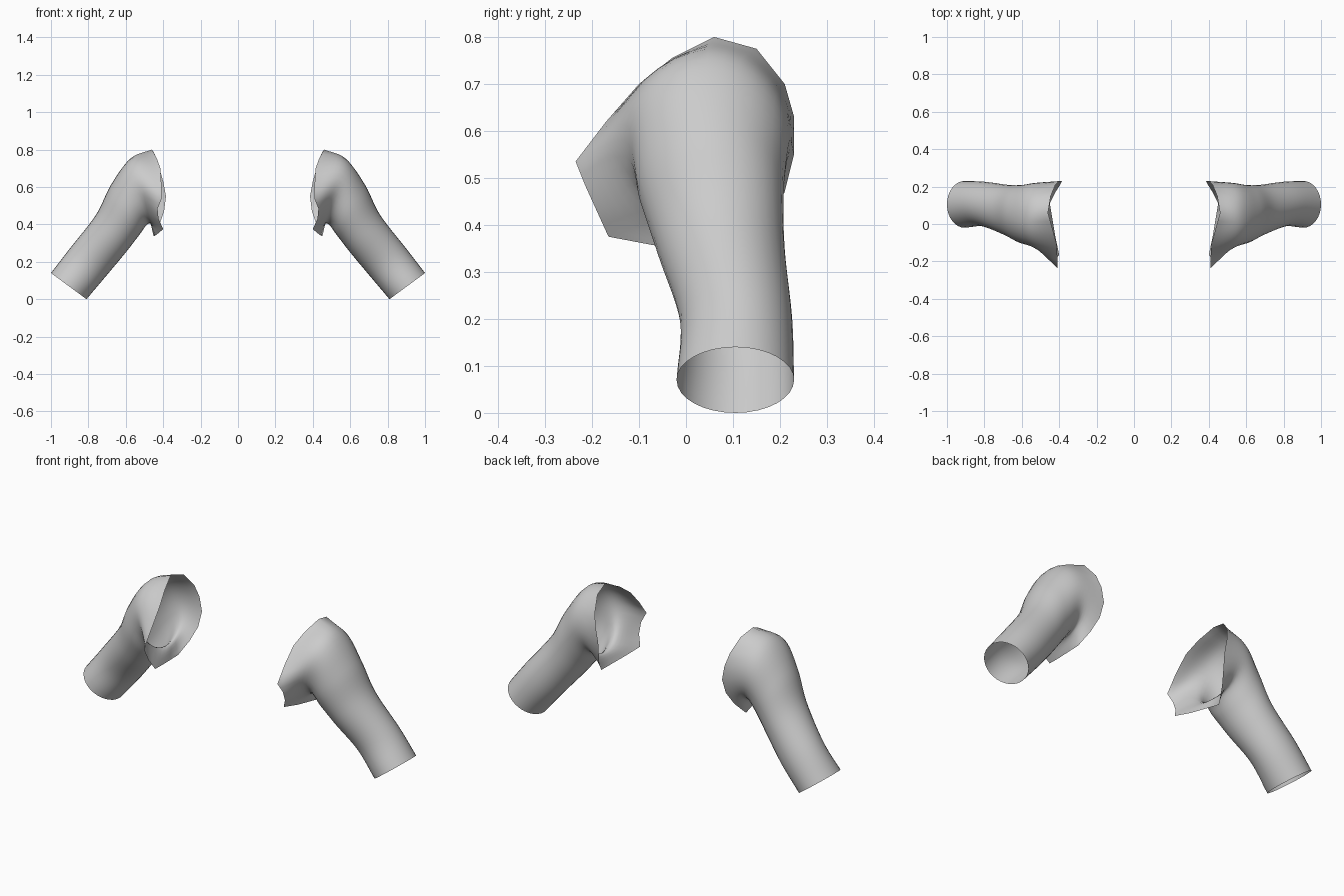
import bpy, bmesh, math
from mathutils import Vector

if "Cube" in bpy.data.objects:
    bpy.data.objects.remove(bpy.data.objects["Cube"])

SEG = 32      # points around the sleeve
STEPS = 6     # sub-rings between control rings

fabric = bpy.data.materials.new("light grey fabric")
fabric.diffuse_color = (0.6, 0.6, 0.6, 1)
fabric.use_nodes = True
fabric.node_tree.nodes["Principled BSDF"].inputs["Base Color"].default_value = fabric.diffuse_color


def oval(outer, inner, front, back):
    """Oval section from its outer and inner (x, z) points and its y range."""
    mid_y, ry = (front + back) / 2, (back - front) / 2
    a = Vector((outer[0], mid_y, outer[1]))
    b = Vector((inner[0], mid_y, inner[1]))
    c, r = (a + b) / 2, (a - b) / 2
    ring = []
    for i in range(SEG):
        t = math.tau * i / SEG
        ring.append(c + r * math.cos(t) + Vector((0, -ry * math.sin(t), 0)))
    return ring


def spline(p0, p1, p2, p3, t):
    return 0.5 * (2 * p1 + (p2 - p0) * t + (2 * p0 - 5 * p1 + 4 * p2 - p3) * t * t
                  + (3 * p1 - p0 - 3 * p2 + p3) * t ** 3)


# Armhole edge: over the top, down the front, under the arm, up the back
edge = [Vector(p) for p in (
    (.46, .06, .80), (.435, -.03, .755), (.415, -.10, .70), (.41, -.17, .62),
    (.41, -.235, .535), (.43, -.215, .485), (.425, -.19, .43), (.40, -.165, .375),
    (.42, -.07, .357), (.45, .11, .335), (.42, .17, .40), (.395, .21, .47),
    (.385, .23, .55), (.40, .23, .63), (.42, .21, .70), (.445, .15, .775))]
armhole = []
for i, p in enumerate(edge):
    armhole += [p, (p + edge[(i + 1) % len(edge)]) / 2]

# Sections from cuff to shoulder
rings = [
    oval((1.0, .14), (.81, 0), -.02, .23),
    oval((.90, .27), (.70, .13), -.013, .226),
    oval((.76, .45), (.60, .25), -.06, .21),
    oval((.68, .61), (.53, .34), -.10, .208),
    oval((.575, .752), (.475, .405), -.13, .22),
    armhole]

# Loft the sleeve through the sections
bm = bmesh.new()
last = len(rings) - 1
rows = []
for k in range(last):
    a, b = rings[k], rings[k + 1]
    pre = rings[k - 1] if k > 0 else [2 * p - q for p, q in zip(a, b)]
    post = rings[k + 2] if k + 2 <= last else [2 * q - p for p, q in zip(a, b)]
    for s in range(STEPS + (k == last - 1)):
        rows.append([bm.verts.new(spline(pre[j], a[j], b[j], post[j], s / STEPS))
                     for j in range(SEG)])
for r0, r1 in zip(rows, rows[1:]):
    for j in range(SEG):
        n = (j + 1) % SEG
        bm.faces.new((r0[j], r1[j], r1[n], r0[n])).smooth = True

mesh = bpy.data.meshes.new("sleeves")
bm.to_mesh(mesh)
bm.free()
mesh.materials.append(fabric)
sleeves = bpy.data.objects.new("sleeves", mesh)
bpy.context.collection.objects.link(sleeves)

# Opposite sleeve
mirror = sleeves.modifiers.new("other_sleeve", 'MIRROR')
mirror.use_axis = (True, False, False)
mirror.use_mirror_merge = False
